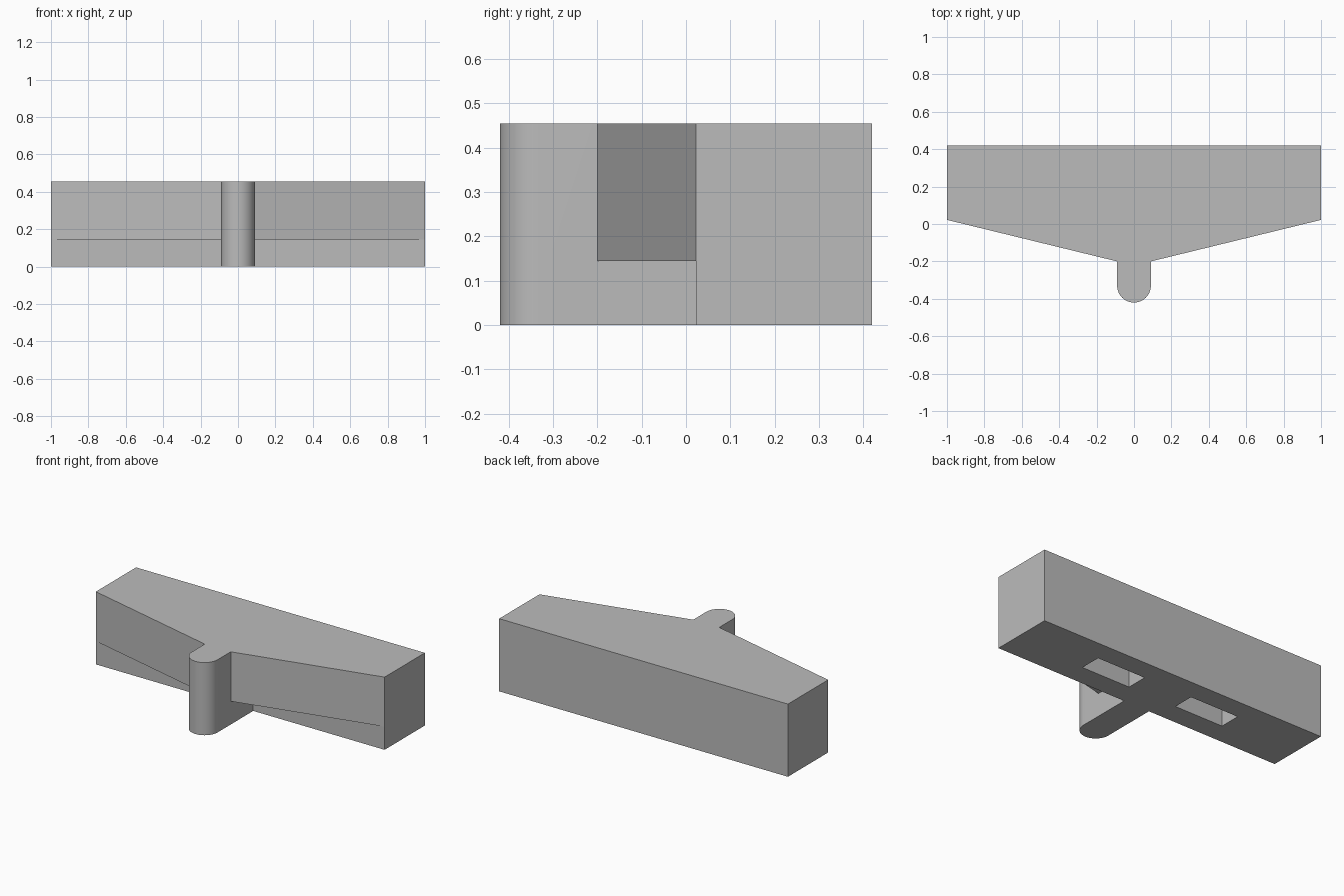
import bpy
import bmesh
from math import cos, sin, pi, radians

cube = bpy.data.objects.get("Cube")
if cube:
    bpy.data.objects.remove(cube, do_unlink=True)

HEIGHT, LEDGE = 0.455, 0.145
BACK, SHOULDER, NECK = 0.42, 0.022, -0.2
NOSE_R, NOSE_Y = 0.09, -0.33

grey = bpy.data.materials.new("plain_grey")
grey.use_nodes = True
grey.diffuse_color = (0.5, 0.5, 0.5, 1)
grey.node_tree.nodes["Principled BSDF"].inputs["Base Color"].default_value = (0.5, 0.5, 0.5, 1)


def prism(name, outline, z0, z1):
    """Extrude a flat outline upwards from z0 to z1."""
    bm = bmesh.new()
    base = bm.faces.new([bm.verts.new((x, y, z0)) for x, y in outline])
    top = bmesh.ops.extrude_face_region(bm, geom=[base])["geom"]
    bmesh.ops.translate(bm, vec=(0, 0, z1 - z0),
                        verts=[v for v in top if isinstance(v, bmesh.types.BMVert)])
    bmesh.ops.recalc_face_normals(bm, faces=bm.faces)
    mesh = bpy.data.meshes.new(name)
    bm.to_mesh(mesh)
    bm.free()
    mesh.materials.append(grey)
    obj = bpy.data.objects.new(name, mesh)
    bpy.context.collection.objects.link(obj)
    return obj


def boolean(target, tool, operation):
    """Apply a boolean and remove the tool object."""
    tool.hide_render = True
    mod = target.modifiers.new(operation, "BOOLEAN")
    mod.operation, mod.object, mod.solver = operation, tool, "EXACT"
    bpy.context.view_layer.objects.active = target
    bpy.ops.object.modifier_apply(modifier=mod.name)
    bpy.data.objects.remove(tool, do_unlink=True)


def nose_arc(steps=32):
    """Half circle round the front of the nose, from -x to +x."""
    return [(NOSE_R * cos(pi + pi * i / steps), NOSE_Y + NOSE_R * sin(pi + pi * i / steps))
            for i in range(steps + 1)]


# Full-height outline: bar with tapered front and rounded nose
body = prism("bar_with_nose",
             [(1, BACK), (-1, BACK), (-1, SHOULDER), (-NOSE_R, NECK)]
             + nose_arc() + [(NOSE_R, NECK), (1, SHOULDER)], 0, HEIGHT)

for side in (-1, 1):
    # Undercut below the tapered front, on either side of the nose
    boolean(body, prism("undercut",
                        [(side * NOSE_R, SHOULDER), (side * 1.1, SHOULDER),
                         (side * 1.1, -0.3), (side * NOSE_R, -0.3)], -0.1, LEDGE),
            "DIFFERENCE")
    # Rectangular pocket in the underside
    boolean(body, prism("pocket",
                        [(side * 0.168, 0.157), (side * 0.505, 0.157),
                         (side * 0.505, 0.292), (side * 0.168, 0.292)], -0.1, 0.23),
            "DIFFERENCE")

# Smooth nose, crisp edges elsewhere
bpy.ops.object.select_all(action="DESELECT")
body.select_set(True)
bpy.context.view_layer.objects.active = body
bpy.ops.object.shade_smooth_by_angle(angle=radians(30))
